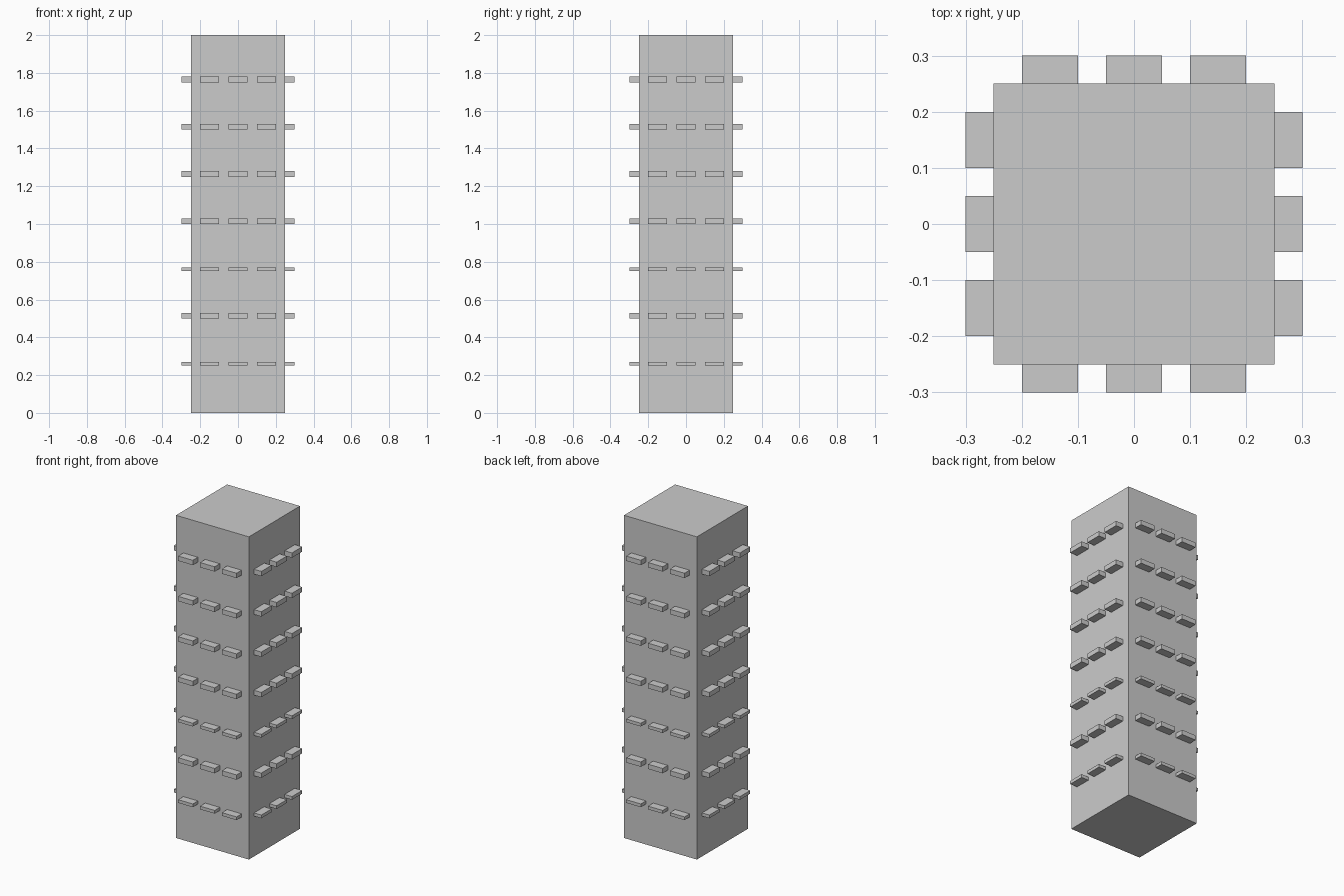
import bpy
from mathutils import Matrix, Vector
from math import radians

if "Cube" in bpy.data.objects:
    bpy.data.objects.remove(bpy.data.objects["Cube"])


def box(name, lo, hi, turn=0):
    """Box between two corners, turned about the z axis in quarter turns."""
    lo, hi = Vector(lo), Vector(hi)
    bpy.ops.mesh.primitive_cube_add(size=1)
    ob = bpy.context.object
    ob.name = name
    ob.data.transform(Matrix.Rotation(radians(90 * turn), 4, 'Z')
                      @ Matrix.Translation((lo + hi) / 2)
                      @ Matrix.Diagonal((*(hi - lo), 1)))
    return ob


# Tower body
box("tower_body", (-0.25, -0.25, 0), (0.25, 0.25, 2))

# Window ledges: seven floors, three per side, two floors thinner
thickness = [0.02, 0.03, 0.02, 0.03, 0.03, 0.03, 0.03]
sides = ["front", "right", "back", "left"]
for floor, t in enumerate(thickness):
    z = 0.25 * (floor + 1)
    for turn, side in enumerate(sides):
        for i, x in enumerate((-0.15, 0, 0.15)):
            box(f"{side}_ledge_{floor + 1}_{i + 1}",
                (x - 0.05, -0.3, z), (x + 0.05, -0.24, z + t), turn)
